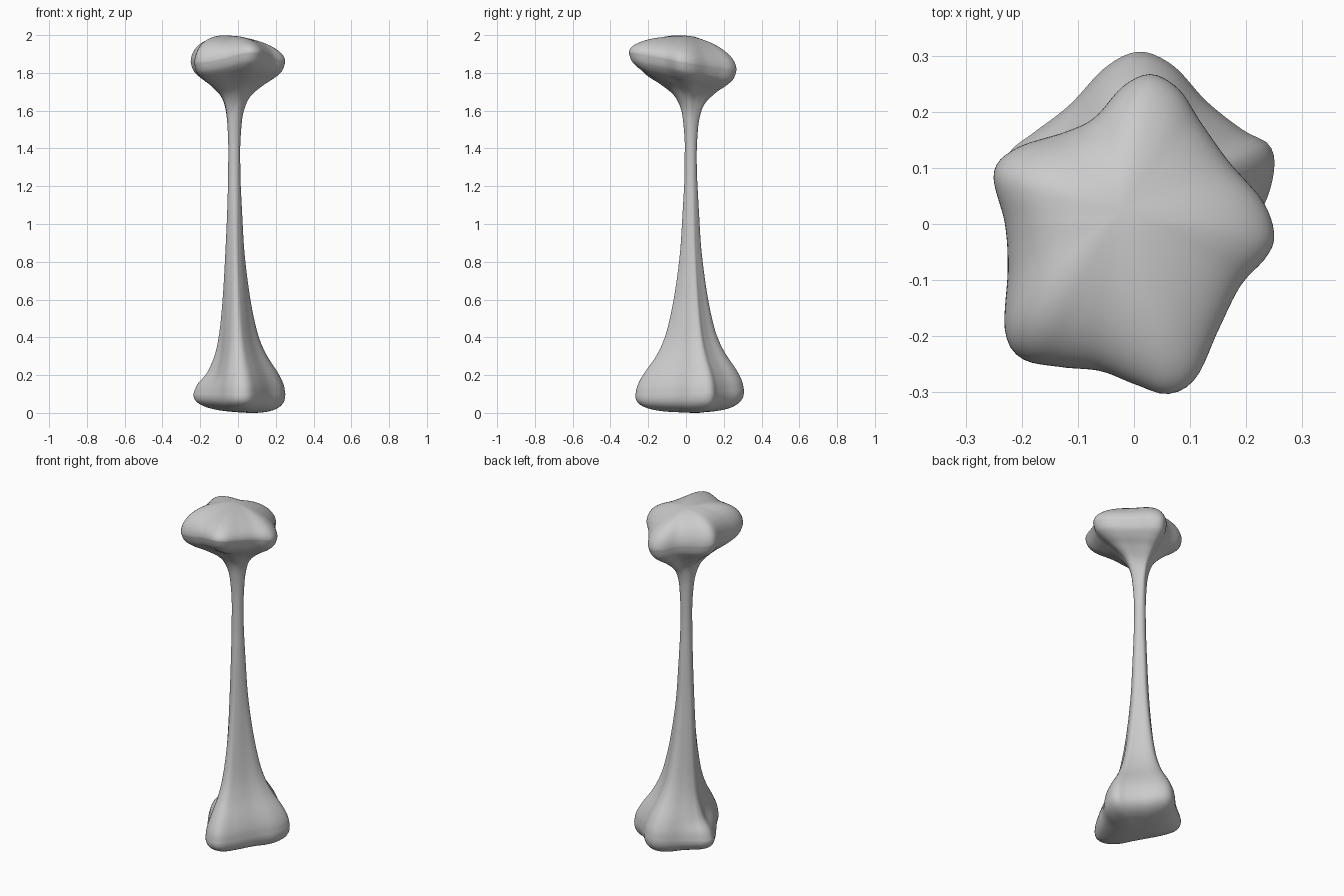
import bpy, bmesh, math
from mathutils import Vector

cube = bpy.data.objects.get("Cube")
if cube:
    bpy.data.objects.remove(cube, do_unlink=True)

AXIS = Vector((-0.02, 0.025))
STEM_R = 0.031
SIDES = 128

# Lobed outlines of the two flared ends, anticlockwise
HEAD = [(.25, -.02), (.23, .04), (.17, .11), (.12, .18), (.08, .24), (.03, .267),
        (-.02, .245), (-.07, .19), (-.12, .165), (-.21, .135), (-.25, .09),
        (-.23, 0), (-.225, -.08), (-.23, -.19), (-.2, -.24), (-.13, -.255),
        (-.06, -.262), (0, -.285), (.06, -.303), (.11, -.275), (.15, -.19),
        (.19, -.11), (.235, -.06)]
FOOT = [(.25, .1), (.24, .142), (.195, .167), (.13, .218), (.07, .282), (.01, .307),
        (-.05, .28), (-.115, .212), (-.18, .162), (-.22, .13), (-.235, .085),
        (-.2, .01), (-.15, -.07), (-.1, -.148), (-.055, -.225), (0, -.265),
        (.06, -.255), (.11, -.18), (.17, -.06), (.23, .03)]

# Flare profiles: distance from the widest rim, share of the flare on most
# sides, and share on the side that differs
HEAD_FLARE = [(0, 1, 1), (.03, .96, .97), (.055, .89, .92), (.085, .72, .81),
              (.12, .48, .62), (.18, .2, .3), (.26, .07, .1), (.36, .02, .03),
              (.46, 0, 0)]
FOOT_FLARE = [(0, 1, 1), (.05, .96, .87), (.11, .84, .55), (.2, .6, .34),
              (.29, .43, .25), (.4, .31, .19), (.55, .2, .14), (.75, .1, .09),
              (.95, .05, .04), (1.13, .01, .01)]


def spline(points, steps, closed=False):
    """Catmull-Rom curve through the points."""
    pts = [Vector(p) for p in points]
    n = len(pts)
    pick = (lambda i: pts[i % n]) if closed else (lambda i: pts[min(max(i, 0), n - 1)])
    out = []
    for i in range(n if closed else n - 1):
        a, b, c, d = (pick(i + k) for k in (-1, 0, 1, 2))
        for s in range(steps):
            t = s / steps
            out.append(b + (c - a) * t / 2 + (a * 2 - b * 5 + c * 4 - d) * t * t / 2
                       + (b * 3 - a - c * 3 + d) * t ** 3 / 2)
    return out if closed else out + [pts[-1]]


def radii(outline):
    """Outline radius around the stem axis at evenly spaced angles."""
    polar = sorted((math.atan2(v.y, v.x) % math.tau, v.length)
                   for v in (p - AXIS for p in spline(outline, 16, True)))
    result = []
    for i in range(SIDES):
        angle = i / SIDES * math.tau
        hi = next((p for p in polar if p[0] > angle), (polar[0][0] + math.tau, polar[0][1]))
        lo = next((p for p in reversed(polar) if p[0] <= angle),
                  (polar[-1][0] - math.tau, polar[-1][1]))
        t = (angle - lo[0]) / (hi[0] - lo[0])
        result.append(lo[1] + (hi[1] - lo[1]) * t)
    return result


def toward(d, degrees):
    """How far a direction points toward an angle, from 0 to 1."""
    a = math.radians(degrees)
    return max(0, d.x * math.cos(a) + d.y * math.sin(a))


DIRS = [Vector((math.cos(i / SIDES * math.tau), math.sin(i / SIDES * math.tau)))
        for i in range(SIDES)]


def head_rim(p):
    return 1.88 - .18 * p.y - .04 * p.x - .06 * toward((p - AXIS).normalized(), 232) ** 4


def head_cap(p):
    return 2.01 - .11 * p.x - .15 * max(p.y, 0) - .05 * min(p.y, 0)


def foot_rim(p):
    return .11 + .08 * max(p.y, 0)


def foot_cap(p):
    return .02 - .08 * p.x


def build_end(outline, flare, rim_z, cap_z, side, power, odd_side):
    """Rings from the middle of the cap, over the rim, into the stem."""
    rs = radii(outline)
    rims = [AXIS + d * r for d, r in zip(DIRS, rs)]
    rings = []
    for k in range(1, 25):
        s = math.sin(k / 24 * math.pi / 2)
        rise = max(0, 1 - s ** power) ** (1 / power)
        ring = []
        for d, r, rim in zip(DIRS, rs, rims):
            p = AXIS + d * r * s
            z = rim_z(rim)
            ring.append((p.x, p.y, z + (cap_z(p) - z) * rise))
        rings.append(ring)
    for drop, share, odd_share in spline(flare, 5)[1:]:
        ring = []
        for d, r, rim in zip(DIRS, rs, rims):
            f = share + (odd_share - share) * toward(d, odd_side) ** 2
            p = AXIS + d * (STEM_R + max(f, 0) * (r - STEM_R))
            ring.append((p.x, p.y, rim_z(rim) - side * drop))
        rings.append(ring)
    return rings


head = build_end(HEAD, HEAD_FLARE, head_rim, head_cap, 1, 2.1, 295)
foot = build_end(FOOT, FOOT_FLARE, foot_rim, foot_cap, -1, 2.6, 190)

# Skin all rings into one closed body
bm = bmesh.new()
rings = [[bm.verts.new(co) for co in ring] for ring in foot + head[::-1]]
for low, high in zip(rings, rings[1:]):
    for i in range(SIDES):
        j = (i + 1) % SIDES
        bm.faces.new((low[i], low[j], high[j], high[i]))
for ring, cap_z in ((rings[0], foot_cap), (rings[-1], head_cap)):
    centre = bm.verts.new((AXIS.x, AXIS.y, cap_z(AXIS)))
    for i in range(SIDES):
        bm.faces.new((ring[i], ring[(i + 1) % SIDES], centre))
bmesh.ops.recalc_face_normals(bm, faces=bm.faces)

# Rest the foot on the ground
floor = min(v.co.z for v in bm.verts)
bmesh.ops.translate(bm, verts=bm.verts, vec=(0, 0, -floor))
for f in bm.faces:
    f.smooth = True

mesh = bpy.data.meshes.new("flared_pedestal")
bm.to_mesh(mesh)
bm.free()
pedestal = bpy.data.objects.new("flared_pedestal", mesh)
bpy.context.collection.objects.link(pedestal)

grey = bpy.data.materials.new("light_grey")
grey.use_nodes = True
colour = (0.6, 0.6, 0.6, 1)
grey.diffuse_color = colour
grey.node_tree.nodes["Principled BSDF"].inputs["Base Color"].default_value = colour
mesh.materials.append(grey)
